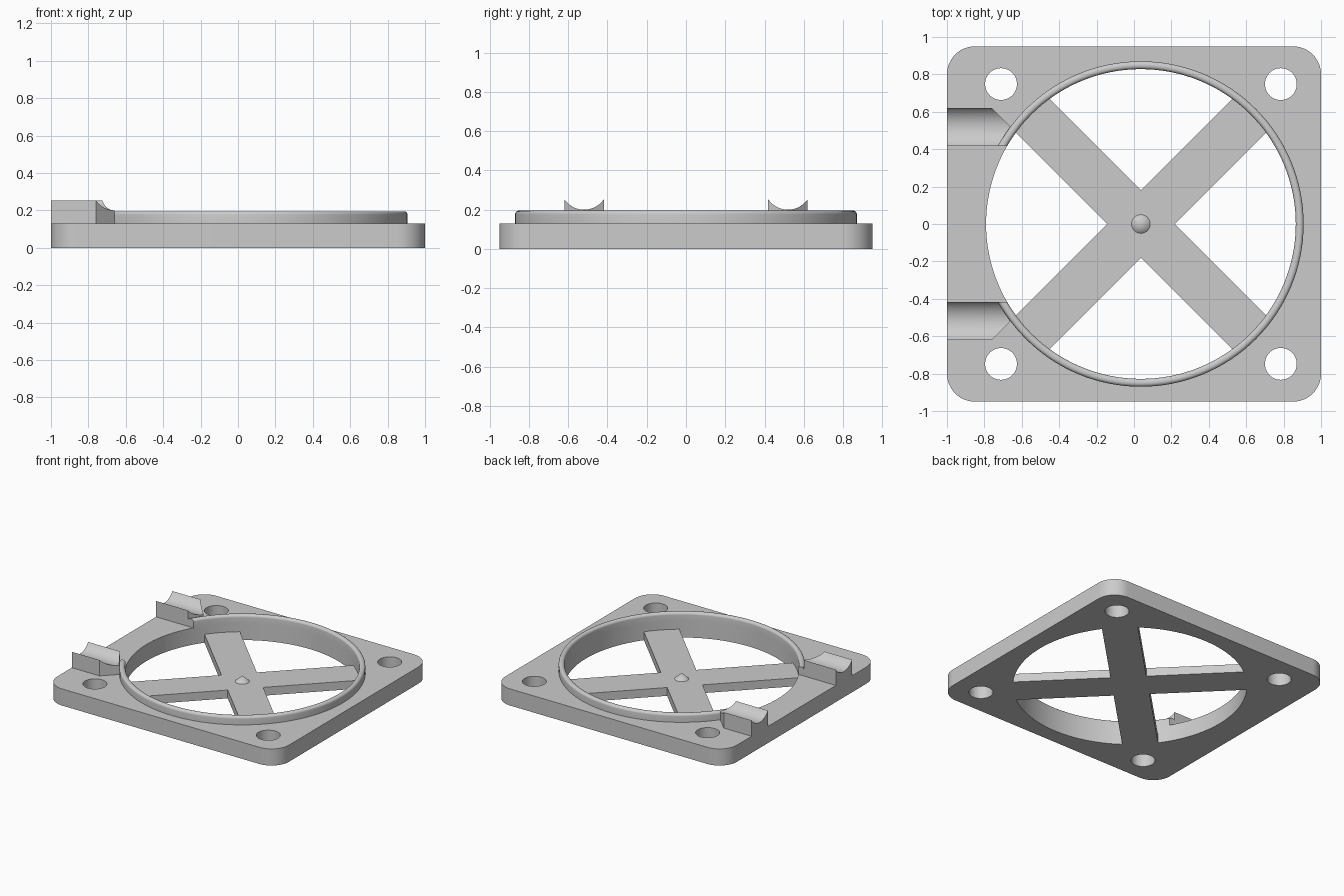
import bpy, bmesh, math
from mathutils import Matrix

if "Cube" in bpy.data.objects:
    bpy.data.objects.remove(bpy.data.objects["Cube"], do_unlink=True)

grey = bpy.data.materials.new("light_grey")
grey.use_nodes = True
grey.diffuse_color = (0.6, 0.6, 0.6, 1)
grey.node_tree.nodes["Principled BSDF"].inputs["Base Color"].default_value = (0.6, 0.6, 0.6, 1)

CX = 0.037            # centre of the opening
R_IN, R_OUT = 0.828, 0.87
PLATE, ARM, RIM = 0.13, 0.065, 0.195
SEG = 128


def make(name, bm):
    bmesh.ops.recalc_face_normals(bm, faces=bm.faces)
    me = bpy.data.meshes.new(name)
    bm.to_mesh(me)
    bm.free()
    me.materials.append(grey)
    ob = bpy.data.objects.new(name, me)
    bpy.context.collection.objects.link(ob)
    return ob


def prism(name, pts, z0, z1):
    """Extrude an outline in plan from z0 to z1."""
    bm = bmesh.new()
    face = bm.faces.new([bm.verts.new((x, y, z0)) for x, y in pts])
    ext = bmesh.ops.extrude_face_region(bm, geom=[face])
    verts = [v for v in ext["geom"] if isinstance(v, bmesh.types.BMVert)]
    bmesh.ops.translate(bm, verts=verts, vec=(0, 0, z1 - z0))
    return make(name, bm)


def arc(x, y, r, a0, a1, n):
    return [(x + r * math.cos(a0 + (a1 - a0) * i / n),
             y + r * math.sin(a0 + (a1 - a0) * i / n)) for i in range(n + 1)]


def disc(name, x, y, r, z0, z1, n=SEG):
    return prism(name, arc(x, y, r, 0, math.tau, n)[:-1], z0, z1)


def box(name, x0, x1, y0, y1, z0, z1):
    return prism(name, [(x0, y0), (x1, y0), (x1, y1), (x0, y1)], z0, z1)


def boolean(ob, cutter, op="DIFFERENCE"):
    cutter.hide_render = True
    mod = ob.modifiers.new("cut", "BOOLEAN")
    mod.operation, mod.solver, mod.object = op, "EXACT", cutter
    bpy.context.view_layer.objects.active = ob
    bpy.ops.object.modifier_apply(modifier=mod.name)
    bpy.data.objects.remove(cutter, do_unlink=True)


parts = []

# Base plate with rounded corners, large opening and four screw holes
c, hx, hy = 0.15, 1.0, 0.95
outline = []
for i, (sx, sy) in enumerate([(1, 1), (-1, 1), (-1, -1), (1, -1)]):
    a = i * math.pi / 2
    outline += arc(sx * (hx - c), sy * (hy - c), c, a, a + math.pi / 2, 12)
plate = prism("base_plate", outline, 0, PLATE)
boolean(plate, disc("opening_cutter", CX, 0, R_IN, -0.1, 0.3))
for sx in (-1, 1):
    for sy in (-1, 1):
        boolean(plate, disc("screw_cutter", CX + sx * 0.748, sy * 0.748, 0.085, -0.1, 0.3, 48))
parts.append(plate)

# Raised rim: rounded profile spun round the opening, open between the cradles
f = 0.019
profile = [(R_IN, PLATE)] + arc(R_IN + f, RIM - f, f, math.pi, math.pi / 2, 6)
profile += arc(R_OUT - f, RIM - f, f, math.pi / 2, 0, 6) + [(R_OUT, PLATE)]
bm = bmesh.new()
rings = []
for i in range(SEG):
    a = math.tau * i / SEG
    rings.append([bm.verts.new((CX + r * math.cos(a), r * math.sin(a), z)) for r, z in profile])
for i in range(SEG):
    p, q = rings[i], rings[(i + 1) % SEG]
    for j in range(len(profile)):
        k = (j + 1) % len(profile)
        bm.faces.new((p[j], p[k], q[k], q[j]))
rim = make("raised_rim", bm)
boolean(rim, box("rim_gap_cutter", -1.2, -0.3, -0.418, 0.418, 0, 0.4))
parts.append(rim)

# Crossed support arms trimmed to the opening
w, far = 0.127, 0.95
cross = [(far, -w), (far, w), (w, w), (w, far), (-w, far), (-w, w),
         (-far, w), (-far, -w), (-w, -w), (-w, -far), (w, -far), (w, -w)]
s = math.sqrt(0.5)
arms = prism("cross_arms", [(CX + s * (x - y), s * (x + y)) for x, y in cross], 0, ARM)
boolean(arms, disc("arm_trim", CX, 0, R_IN, -0.1, 0.3), "INTERSECT")
parts.append(arms)

# Small centre cone
bm = bmesh.new()
bmesh.ops.create_cone(bm, cap_ends=True, segments=32, radius1=0.05, radius2=0, depth=0.045,
                      matrix=Matrix.Translation((CX, 0, ARM + 0.0225)))
parts.append(make("centre_point", bm))

# Two cable cradles: chamfered blocks with a round groove, ending at the rim
for side, name in ((1, "rear_cradle"), (-1, "front_cradle")):
    pts = [(-1, 0.418), (-0.6, 0.418), (-0.6, 0.46), (-0.76, 0.62), (-1, 0.62)]
    cradle = prism(name, [(x, side * y) for x, y in pts], PLATE, 0.257)
    boolean(cradle, disc("rim_cutter", CX, 0, R_OUT, 0, 0.4))
    r = 0.122
    bm = bmesh.new()
    bmesh.ops.create_cone(bm, cap_ends=True, segments=64, radius1=r, radius2=r, depth=1,
                          matrix=Matrix.Translation((-0.8, side * 0.519, 0.2 + r))
                          @ Matrix.Rotation(math.pi / 2, 4, "Y"))
    boolean(cradle, make("groove_cutter", bm))
    parts.append(cradle)

# Smooth curved walls, keep hard edges
bpy.ops.object.select_all(action="DESELECT")
for ob in parts:
    ob.select_set(True)
bpy.context.view_layer.objects.active = plate
bpy.ops.object.shade_smooth_by_angle(angle=math.radians(30))
